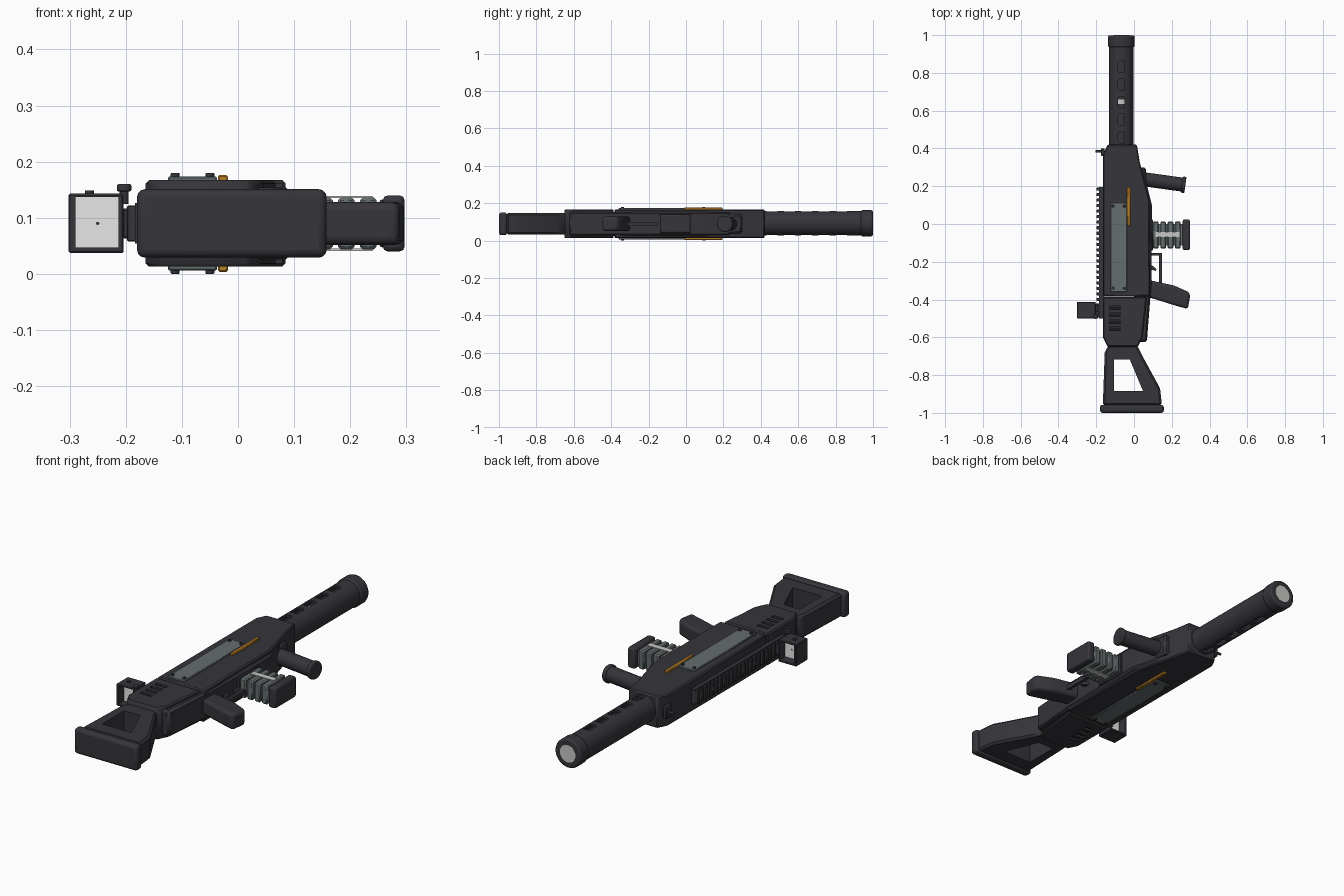
import bpy, bmesh, math
from mathutils import Vector

cube = bpy.data.objects.get("Cube")
if cube:
    bpy.data.objects.remove(cube, do_unlink=True)

C = 0.09  # height of the model's mid plane
parts = []


def material(name, *rgb):
    m = bpy.data.materials.new(name)
    m.use_nodes = True
    colour = (*rgb, 1)
    m.diffuse_color = colour
    m.node_tree.nodes["Principled BSDF"].inputs["Base Color"].default_value = colour
    return m


DARK = material("dark gunmetal", 0.036, 0.035, 0.043)
BLACK = material("black", 0.012, 0.012, 0.014)
GREY = material("steel grey", 0.13, 0.155, 0.155)
LIGHT = material("light grey", 0.58, 0.58, 0.57)
ORANGE = material("orange", 0.48, 0.21, 0.02)
GLASS = material("white glass", 1, 1, 1)


def finish(name, bm, mat, bevel=0, segments=1):
    bmesh.ops.recalc_face_normals(bm, faces=bm.faces)
    mesh = bpy.data.meshes.new(name)
    bm.to_mesh(mesh)
    bm.free()
    ob = bpy.data.objects.new(name, mesh)
    bpy.context.collection.objects.link(ob)
    mesh.materials.append(mat)
    if bevel:
        b = ob.modifiers.new("bevel", "BEVEL")
        b.width, b.segments, b.limit_method = bevel, segments, "ANGLE"
    parts.append(ob)
    return ob


def prism(name, points, half, mat, bevel=0, segments=1):
    """Side profile in x and y, extruded evenly about the mid plane."""
    bm = bmesh.new()
    face = bm.faces.new([bm.verts.new((x, y, C - half)) for x, y in points])
    new = bmesh.ops.extrude_face_region(bm, geom=[face])["geom"]
    bmesh.ops.translate(bm, vec=(0, 0, 2 * half),
                        verts=[v for v in new if isinstance(v, bmesh.types.BMVert)])
    return finish(name, bm, mat, bevel, segments)


def box(name, x, y, z, mat, bevel=0, segments=1):
    bm = bmesh.new()
    bmesh.ops.create_cube(bm, size=1)
    for v in bm.verts:
        v.co = [(a + b) / 2 + c * (b - a) for (a, b), c in zip((x, y, z), v.co)]
    return finish(name, bm, mat, bevel, segments)


def rod(name, start, end, radius, mat, bevel=0, sides=32):
    a, b = Vector(start), Vector(end)
    bm = bmesh.new()
    bmesh.ops.create_cone(bm, cap_ends=True, segments=sides, radius1=radius,
                          radius2=radius, depth=(b - a).length)
    bm.transform((b - a).to_track_quat("Z", "Y").to_matrix().to_4x4())
    bmesh.ops.translate(bm, vec=(a + b) / 2, verts=bm.verts)
    return finish(name, bm, mat, bevel, 2)


def cut(target, cutter):
    mod = target.modifiers.new("cut", "BOOLEAN")
    mod.operation, mod.object, mod.solver = "DIFFERENCE", cutter, "EXACT"
    bpy.context.view_layer.objects.active = target
    for m in list(target.modifiers):
        bpy.ops.object.modifier_apply(modifier=m.name)
    parts.remove(cutter)
    bpy.data.objects.remove(cutter, do_unlink=True)


# Receiver in two sections, plus the narrower lower housing
prism("front_receiver", [(-0.165, -0.383), (-0.165, 0.37), (-0.14, 0.42), (0.015, 0.42),
                         (0.03, 0.33), (0.082, 0.13), (0.085, -0.383)], 0.077, DARK, 0.006)
rear = prism("rear_receiver", [(-0.165, -0.387), (-0.165, -0.6), (-0.14, -0.65),
                               (0.02, -0.65), (0.045, -0.6), (0.068, -0.387)], 0.077, DARK, 0.006)
prism("lower_housing", [(0, -0.625), (0.068, -0.625), (0.092, -0.32), (0.095, 0.1),
                        (0.06, 0.24), (0, 0.24)], 0.064, DARK, 0.01)

# Cooling slots on both faces of the rear section
for side in (-1, 1):
    for i in range(4):
        y = -0.435 - 0.037 * i
        z = C + side * 0.077
        cut(rear, box("slot_cutter", (-0.13, -0.072), (y - 0.018, y), (z - 0.012, z + 0.012), DARK))
        z = C + side * 0.066
        box("slot_floor", (-0.129, -0.073), (y - 0.017, y - 0.001), (z - 0.002, z + 0.002), BLACK)

# Side plates, rivets and orange markers
for side in (-1, 1):
    def layer(low, high):
        return sorted((C + side * low, C + side * high))
    box("side_plate", (-0.125, -0.037), (-0.36, 0.115), layer(0.07, 0.084), GREY, 0.003)
    box("orange_marker", (-0.036, -0.018), (-0.01, 0.195), layer(0.07, 0.0865), ORANGE, 0.003)
    for x in (-0.112, -0.05):
        for y in (-0.34, 0.095):
            low, high = layer(0.08, 0.09)
            rod("rivet", (x, y, low), (x, y, high), 0.008, DARK, 0.002, 12)

# Barrel shroud with windows around an inner barrel
BX = -0.067
barrel = rod("barrel_shroud", (BX, 0.4, C + 0.003), (BX, 0.96, C + 0.003), 0.065, DARK, 0, 40)
cut(barrel, rod("bore_cutter", (BX, 0.42, C + 0.003), (BX, 0.95, C + 0.003), 0.054, DARK))
for y in (0.46, 0.553, 0.645, 0.738, 0.832):
    cut(barrel, box("window_cutter", (BX - 0.017, BX + 0.017), (y - 0.03, y + 0.03),
                    (-0.05, 0.25), DARK, 0.006, 2))
rod("inner_barrel", (BX, 0.4, C + 0.003), (BX, 0.95, C + 0.003), 0.044, DARK)
rod("inner_barrel_band", (BX, 0.635, C + 0.003), (BX, 0.66, C + 0.003), 0.046, LIGHT)
rod("muzzle_collar", (BX, 0.935, C + 0.003), (BX, 0.999, C + 0.003), 0.07, DARK, 0.008, 40)
rod("muzzle_face", (BX, 0.99, C + 0.003), (BX, 1.0, C + 0.003), 0.042, LIGHT)

# Skeleton stock and butt plate
stock = prism("stock", [(-0.135, -0.64), (0.015, -0.64), (0.04, -0.69), (0.138, -0.87),
                        (0.148, -0.96), (-0.165, -0.96), (-0.155, -0.68)], 0.057, DARK, 0.01)
cut(stock, prism("stock_cutter", [(-0.107, -0.718), (-0.022, -0.718), (0.048, -0.885),
                                  (-0.107, -0.885)], 0.2, DARK))
box("butt_plate", (-0.18, 0.158), (-1, -0.957), (C - 0.061, C + 0.061), DARK, 0.014, 3)

# Toothed top rail
box("rail_base", (-0.184, -0.16), (-0.5, 0.195), (C - 0.036, C + 0.036), DARK)
for i in range(24):
    y = -0.495 + i * 0.0292
    box("rail_tooth", (-0.198, -0.18), (y, y + 0.016), (C - 0.032, C + 0.032), DARK, 0.002)
rod("front_sight_pin", (-0.155, 0.385, C), (-0.205, 0.385, C), 0.006, DARK, 0, 12)
box("front_sight_base", (-0.176, -0.155), (0.36, 0.4), (C - 0.03, C + 0.03), DARK, 0.004)

# Square optic with glass, aiming dot and adjusters
optic = box("optic_frame", (-0.302, -0.204), (-0.5, -0.412), (C - 0.053, C + 0.053), DARK, 0.003)
cut(optic, box("optic_cutter", (-0.29, -0.213), (-0.6, -0.3), (C - 0.043, C + 0.047), DARK))
box("optic_glass", (-0.292, -0.211), (-0.458, -0.454), (C - 0.045, C + 0.049), GLASS)
rod("aiming_dot", (-0.25, -0.46, C), (-0.25, -0.452, C), 0.003, DARK, 0, 12)
box("optic_mount", (-0.206, -0.175), (-0.49, -0.42), (C - 0.027, C + 0.027), DARK, 0.003)
rod("clamp_stem", (-0.203, -0.49, C + 0.035), (-0.203, -0.49, C + 0.06), 0.008, DARK, 0, 16)
rod("clamp_knob", (-0.203, -0.49, C + 0.057), (-0.203, -0.49, C + 0.07), 0.013, DARK, 0.003, 16)
rod("optic_adjuster", (-0.265, -0.455, C + 0.05), (-0.265, -0.455, C + 0.059), 0.008, DARK, 0, 16)

# Ribbed magazine
box("magazine_core", (0.08, 0.26), (-0.115, 0), (C - 0.036, C + 0.036), GREY)
for i in range(4):
    x = 0.1 + i * 0.039
    box("magazine_rib", (x, x + 0.03), (-0.13, 0.013), (C - 0.046, C + 0.046), GREY, 0.005)
for side in (-1, 1):
    z = C + side * 0.047
    box("magazine_strip", (0.115, 0.24), (-0.07, -0.042), (z - 0.002, z + 0.002), LIGHT)
box("magazine_cap", (0.258, 0.297), (-0.138, 0.024), (C - 0.05, C + 0.05), DARK, 0.009, 2)
box("magazine_well", (0.07, 0.1), (-0.14, 0.024), (C - 0.053, C + 0.053), DARK, 0.004)

# Pistol grip, trigger and guard
prism("pistol_grip", [(0.07, -0.295), (0.21, -0.325), (0.285, -0.358), (0.298, -0.375),
                      (0.285, -0.45), (0.22, -0.432), (0.07, -0.385)], 0.038, DARK, 0.014, 3)
box("guard_front", (0.08, 0.147), (-0.168, -0.153), (C - 0.011, C + 0.011), DARK)
box("guard_bottom", (0.132, 0.147), (-0.325, -0.153), (C - 0.011, C + 0.011), DARK)
prism("trigger", [(0.085, -0.215), (0.1, -0.222), (0.12, -0.24), (0.115, -0.248),
                  (0.085, -0.24)], 0.008, DARK)

# Forward grip on its mounting pad
box("foregrip_pad", (0.015, 0.063), (0.17, 0.3), (C - 0.052, C + 0.052), DARK, 0.01)
rod("foregrip", (0.05, 0.237, C), (0.268, 0.207, C), 0.037, DARK, 0.004)
rod("foregrip_cap", (0.253, 0.2091, C), (0.272, 0.2064, C), 0.043, DARK, 0.005)

# Smooth shading with sharp edges kept
bpy.ops.object.select_all(action="DESELECT")
for ob in parts:
    ob.select_set(True)
bpy.context.view_layer.objects.active = parts[0]
bpy.ops.object.shade_smooth_by_angle(angle=math.radians(35))
